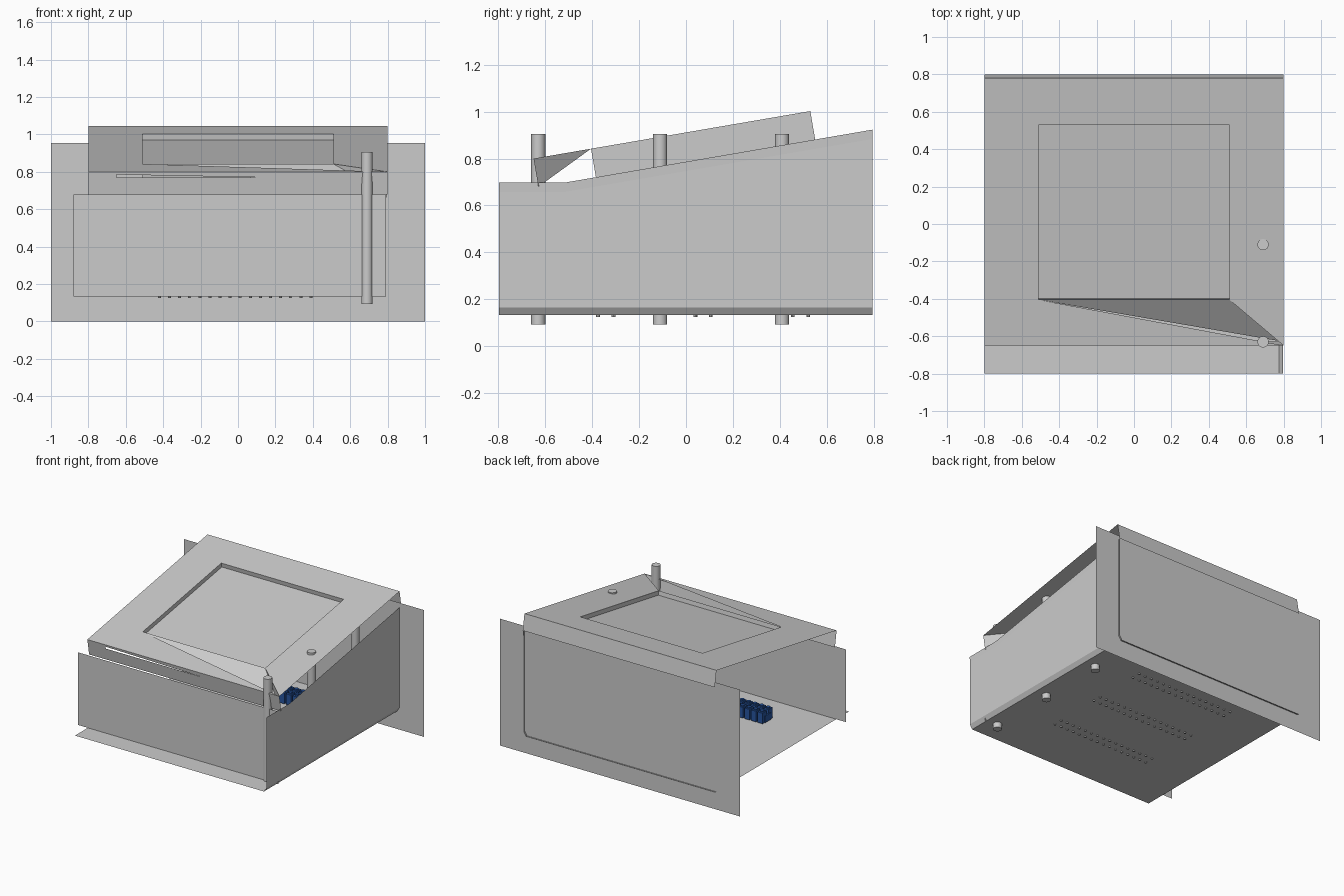
import bpy, bmesh, math
from mathutils import Matrix, Vector

if "Cube" in bpy.data.objects:
    bpy.data.objects.remove(bpy.data.objects["Cube"])


def mesh_object(name, verts, faces):
    me = bpy.data.meshes.new(name)
    me.from_pydata([tuple(v) for v in verts], [], faces)
    ob = bpy.data.objects.new(name, me)
    bpy.context.collection.objects.link(ob)
    return ob


def bm_object(name, bm):
    me = bpy.data.meshes.new(name)
    bm.to_mesh(me)
    bm.free()
    ob = bpy.data.objects.new(name, me)
    bpy.context.collection.objects.link(ob)
    return ob


def add_box(bm, c, s):
    m = Matrix.Translation(c) @ Matrix.Diagonal((*s, 1))
    bmesh.ops.create_cube(bm, size=1, matrix=m)


def add_cyl(bm, x, y, z0, z1, r, n):
    bmesh.ops.create_cone(bm, cap_ends=True, segments=n, radius1=r, radius2=r,
                          depth=z1 - z0, matrix=Matrix.Translation((x, y, (z0 + z1) / 2)))


FLOOR = 0.133
FRONT, BACK = -0.645, 0.785

# Thin sheet panels: front, back and floor
mesh_object("front_panel", [(-.88, FRONT, FLOOR), (.79, FRONT, FLOOR), (.79, FRONT, .68), (-.88, FRONT, .68)],
            [(0, 1, 2, 3)])
mesh_object("back_panel", [(1, BACK, 0), (-1, BACK, 0), (-1, BACK, .955), (1, BACK, .955)], [(0, 1, 2, 3)])
mesh_object("floor_panel", [(-.8, -.798, FLOOR), (.775, -.798, FLOOR), (.775, .795, FLOOR), (-.8, .795, FLOOR)],
            [(0, 3, 2, 1)])


# Right side panel: sloping top, narrow folded strips along top and bottom
def top_z(y):
    return .697 + max(0, y + .52) * .172


verts, faces = [], []
for y in (-.798, -.52, .795):
    verts += [(.775, y, FLOOR), (.795, y, .165), (.795, y, top_z(y) - .04), (.797, y, top_z(y))]
for i in range(2):
    for j in range(3):
        a = i * 4 + j
        faces.append((a, a + 4, a + 5, a + 1))
mesh_object("side_panel", verts, faces)

# Tilted lid, addressed by x, y along the slope and depth below the surface
SLOPE = math.atan(.1715)


def lid(x, y, d=0):
    return Vector((x, y + d * math.sin(SLOPE), .80 + (y + .65) * .1715 - d * math.cos(SLOPE)))


LF, LB, SKIRT = -.65, .78, .122
S, RF, RB = .51, -.405, .53
mesh_object("lid_top",
            [lid(-.8, LF), lid(.8, LF), lid(.8, LB), lid(-.8, LB),
             lid(-S, RF), lid(S, RF), lid(S, RB), lid(-S, RB)],
            [(0, 1, 4), (1, 2, 6, 5), (2, 3, 7, 6), (3, 0, 4, 7)])
mesh_object("lid_back_skirt",
            [lid(.8, LB), lid(-.8, LB), lid(-.8, LB, SKIRT), lid(.8, LB, SKIRT)], [(0, 1, 2, 3)])

# Front skirt with its tapered slit
mesh_object("lid_front_skirt",
            [lid(-.8, LF), lid(.8, LF), lid(.8, LF, SKIRT), lid(-.8, LF, SKIRT),
             lid(-.65, LF, .015), lid(-.65, LF, .031), lid(.17, LF, .031)],
            [(0, 4, 6, 1), (1, 6, 2), (2, 6, 5, 3), (3, 5, 4, 0)])

# Steep web between the screen opening and the front right corner
mesh_object("lid_web",
            [lid(-S, RF), lid(S, RF), lid(.8, LF), lid(.8, LF, SKIRT)], [(0, 3, 1), (1, 3, 2)])

# Screen well: walls under the opening and a shallow screen surface
ring = [(-S, RF), (S, RF), (S, RB), (-S, RB)]
mesh_object("screen_well", [lid(x, y, d) for d in (0, .135) for x, y in ring],
            [(i, (i + 1) % 4, (i + 1) % 4 + 4, i + 4) for i in range(4)])
mesh_object("screen", [lid(x, y, .032) for x, y in ring], [(0, 1, 2, 3)])

# Three round posts through floor and lid
for i, y in enumerate((-.63, -.11, .41)):
    bm = bmesh.new()
    add_cyl(bm, .69, y, .092, .905, .03, 32)
    post = bm_object(f"post_{i + 1}", bm)
    for p in post.data.polygons:
        p.use_smooth = len(p.vertices) == 4

# Terminal blocks with two rows of legs poking through the floor
blue = bpy.data.materials.new("terminal_blue")
blue.diffuse_color = (.02, .09, .35, 1)
blue.use_nodes = True
blue.node_tree.nodes["Principled BSDF"].inputs["Base Color"].default_value = blue.diffuse_color
for i, y in enumerate((-.342, .073, .488)):
    body, legs = bmesh.new(), bmesh.new()
    add_box(body, (-.015, y, .165), (.86, .07, .05))
    for k in range(16):
        x = -.42 + k * .054
        for sy in (-1, 1):
            add_box(body, (x, y + sy * .035, .18), (.04, .05, .08))
            add_cyl(body, x, y + sy * .035, .215, .23, .015, 8)
            add_cyl(legs, x, y + sy * .033, .125, .15, .008, 8)
    bm_object(f"terminal_block_{i + 1}", body).data.materials.append(blue)
    bm_object(f"terminal_legs_{i + 1}", legs)
